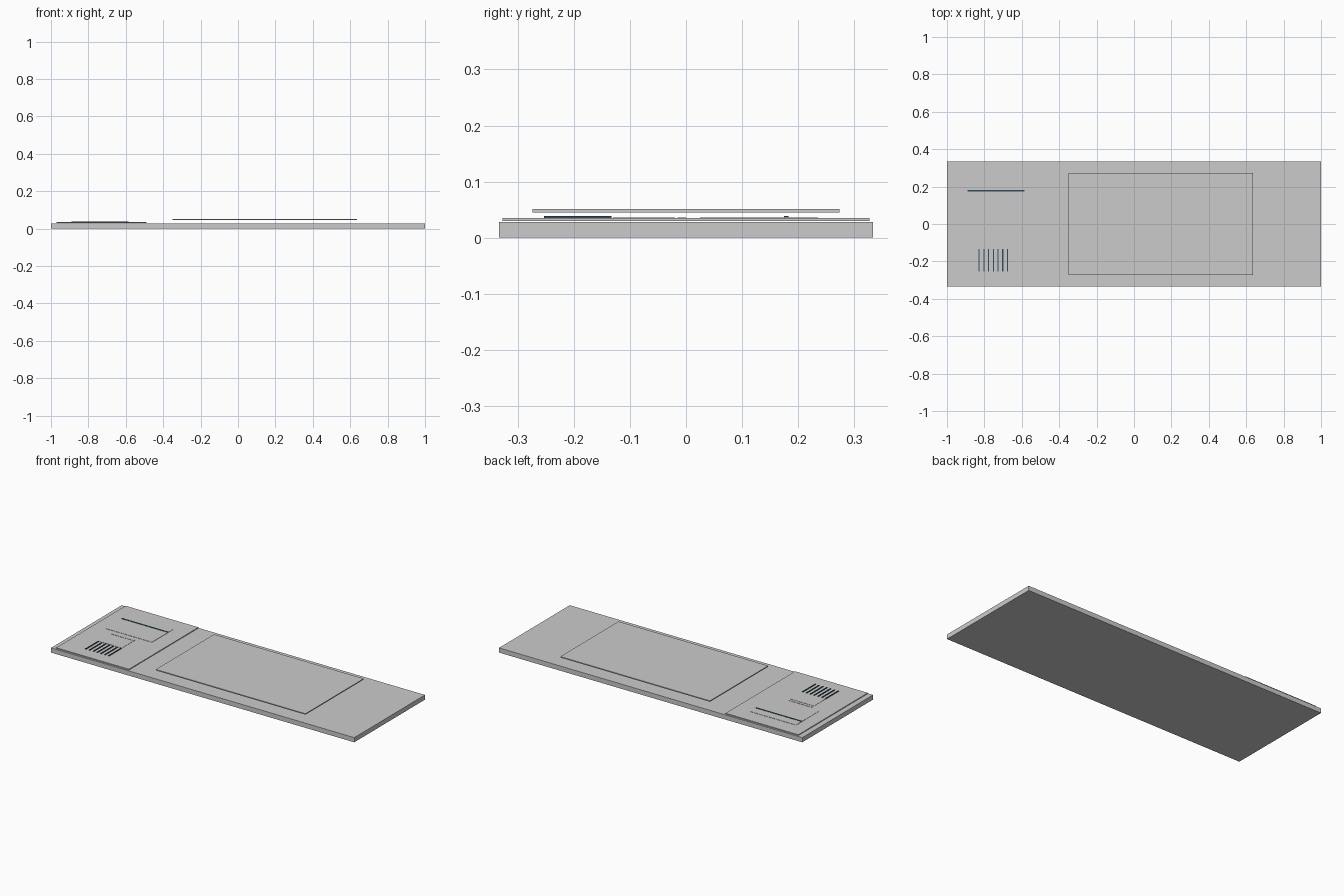
import bpy

if "Cube" in bpy.data.objects:
    bpy.data.objects.remove(bpy.data.objects["Cube"])


def material(name, rgb):
    mat = bpy.data.materials.new(name)
    mat.diffuse_color = (*rgb, 1)
    mat.use_nodes = True
    mat.node_tree.nodes["Principled BSDF"].inputs["Base Color"].default_value = mat.diffuse_color
    return mat


def box(name, x, y, z, mat=None):
    """Box from (min, max) ranges on each axis."""
    bpy.ops.mesh.primitive_cube_add(size=1)
    ob = bpy.context.object
    ob.name = name
    for i, (lo, hi) in enumerate((x, y, z)):
        ob.location[i] = (lo + hi) / 2
        ob.scale[i] = hi - lo
    bpy.ops.object.transform_apply(location=True, rotation=False, scale=True)
    if mat:
        ob.data.materials.append(mat)
    return ob


light = material("light_panel", (0.86, 0.89, 0.88))
dark = material("dark_ink", (0.03, 0.08, 0.11))

# Base slab
box("base_slab", (-1, 1), (-0.333, 0.333), (0, 0.028))

# Raised centre plate
box("centre_plate", (-0.35, 0.637), (-0.274, 0.274), (0.045, 0.051))

# Light side panel and its shallow raised fields
box("side_panel", (-0.97, -0.49), (-0.327, 0.327), (0.03, 0.035), light)
box("upper_field", (-0.89, -0.585), (0.025, 0.235), (0.0345, 0.0365), light)
box("lower_field", (-0.83, -0.675), (-0.13, -0.02), (0.0345, 0.0365), light)
box("divider", (-0.83, -0.675), (-0.015, 0.0), (0.0345, 0.0365), light)

# Dark stripe and row of slots
box("stripe", (-0.89, -0.585), (0.175, 0.183), (0.0355, 0.0385), dark)
for i in range(7):
    cx = -0.828 + i * 0.0253
    box(f"slot_{i + 1}", (cx - 0.003, cx + 0.003), (-0.253, -0.133),
        (0.035, 0.0385), dark)
